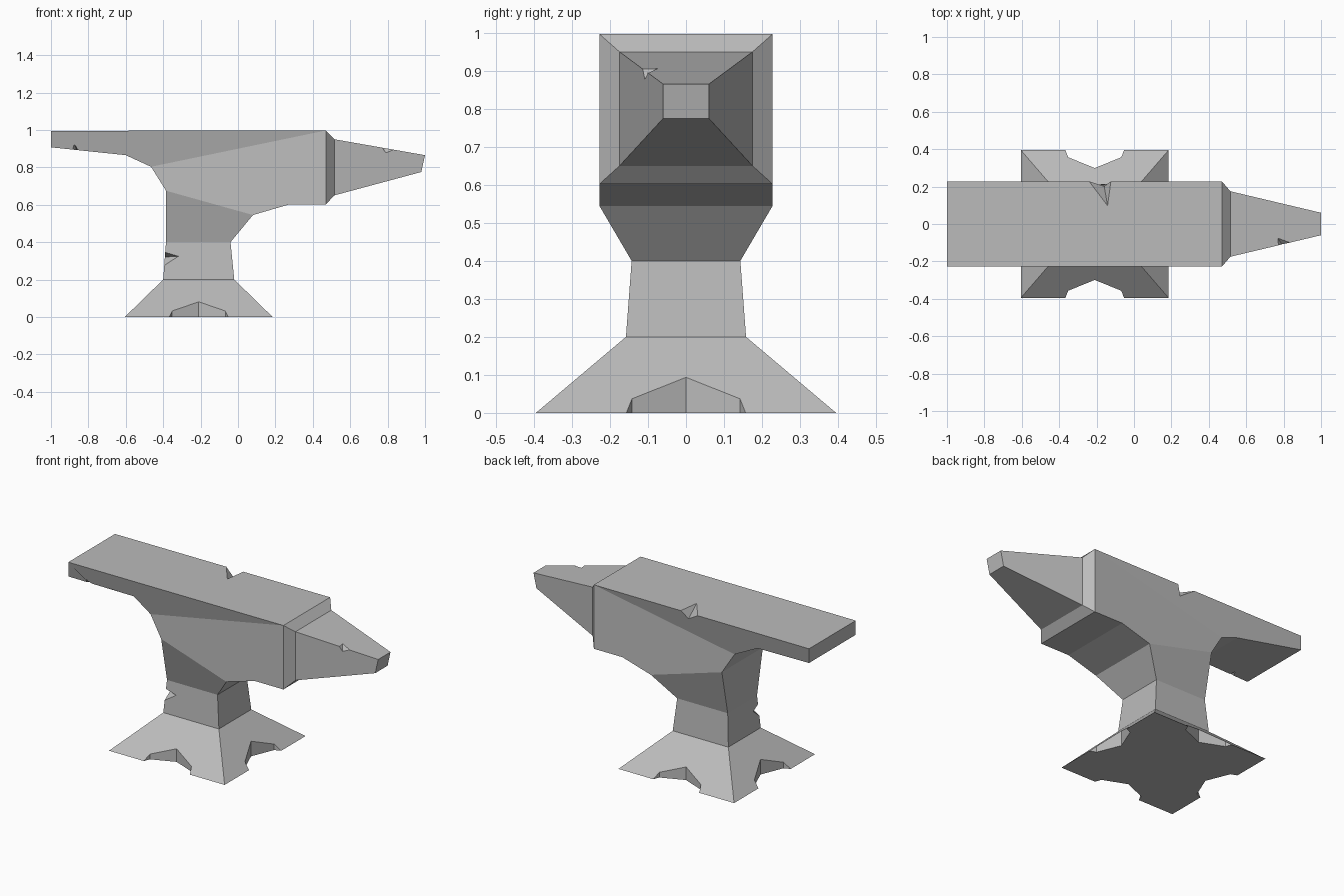
import bpy
import bmesh

cube = bpy.data.objects.get("Cube")
if cube:
    bpy.data.objects.remove(cube, do_unlink=True)

iron = bpy.data.materials.new("grey_iron")
iron.use_nodes = True
iron.diffuse_color = (0.5, 0.5, 0.5, 1)
iron.node_tree.nodes["Principled BSDF"].inputs["Base Color"].default_value = (0.5, 0.5, 0.5, 1)


def add_object(name, bm):
    bmesh.ops.recalc_face_normals(bm, faces=bm.faces)
    mesh = bpy.data.meshes.new(name)
    bm.to_mesh(mesh)
    bm.free()
    mesh.materials.append(iron)
    obj = bpy.data.objects.new(name, mesh)
    bpy.context.collection.objects.link(obj)
    return obj


# Side outline, clockwise from the heel's top corner: x, z, half width
outline = {
    "heel_top": (-1, 0.995, 0.228), "face_end": (0.47, 0.997, 0.228),
    "horn_top": (0.515, 0.95, 0.175), "tip_top": (1, 0.865, 0.06),
    "tip_low": (0.98, 0.775, 0.06), "horn_low": (0.515, 0.65, 0.175),
    "step_low": (0.47, 0.602, 0.228), "belly": (0.275, 0.602, 0.228),
    "throat": (0.08, 0.545, 0.228), "waist_r": (-0.04, 0.4, 0.143),
    "foot_r": (-0.02, 0.2, 0.158), "base_r": (0.185, 0, 0.395),
    "base_l": (-0.605, 0, 0.395), "foot_l": (-0.4, 0.2, 0.158),
    "waist_l": (-0.385, 0.4, 0.143), "neck": (-0.385, 0.675, 0.2),
    "shoulder": (-0.465, 0.803, 0.19), "heel_root": (-0.6, 0.865, 0.16),
    "heel_low": (-1, 0.907, 0.228),
}
# Flat panels on each flank
panels = [
    "heel_top face_end shoulder heel_root heel_low",
    "face_end step_low belly throat neck shoulder",
    "throat waist_r waist_l neck",
    "waist_r foot_r foot_l waist_l",
    "foot_r base_r base_l foot_l",
    "face_end horn_top horn_low step_low",
    "horn_top tip_top tip_low horn_low",
]

# Anvil body: mirrored flanks joined by strips along the outline
bm = bmesh.new()
flanks = [{k: bm.verts.new((x, s * w, z)) for k, (x, z, w) in outline.items()} for s in (-1, 1)]
for flank in flanks:
    for panel in panels:
        bm.faces.new([flank[k] for k in panel.split()])
names = list(outline)
front, back = flanks
for a, b in zip(names, names[1:] + names[:1]):
    bm.faces.new((front[a], front[b], back[b], back[a]))
anvil = add_object("anvil_body", bm)


def carve(points):
    """Cut the convex hull of the points out of the anvil."""
    bm = bmesh.new()
    for p in points:
        bm.verts.new(p)
    bmesh.ops.convex_hull(bm, input=bm.verts)
    cutter = add_object("cutter", bm)
    cutter.hide_render = True
    mod = anvil.modifiers.new("carve", "BOOLEAN")
    mod.operation = "DIFFERENCE"
    mod.solver = "EXACT"
    mod.object = cutter
    bpy.context.view_layer.objects.active = anvil
    bpy.ops.object.modifier_apply(modifier=mod.name)
    bpy.data.objects.remove(cutter, do_unlink=True)


# Arched recesses on the four sides of the base: offset along edge, depth inward
arch = [(-0.16, -0.02), (-0.157, 0), (-0.142, 0.038), (0, 0.096),
        (0.142, 0.038), (0.157, 0), (0.16, -0.02)]
for side in (-1, 1):
    heights = (-0.05, 0.15)
    carve([(-0.21 + t, side * (0.395 - d), z) for t, d in arch for z in heights])
    carve([(-0.21 + side * (0.395 - d), t, z) for t, d in arch for z in heights])

# Battle nicks: face edge, horn edge, waist corner, heel underside
carve([(-0.25, 0.235, 1.0), (-0.12, 0.235, 1.0), (-0.14, 0.09, 1.0), (-0.165, 0.235, 0.93)])
carve([(0.765, -0.07, 0.91), (0.84, -0.095, 0.9), (0.77, -0.125, 0.91), (0.795, -0.115, 0.872)])
carve([(-0.4, -0.16, 0.355), (-0.31, -0.155, 0.325), (-0.41, -0.16, 0.26), (-0.4, -0.09, 0.32)])
carve([(-0.9, -0.235, 0.89), (-0.845, -0.235, 0.885), (-0.875, -0.235, 0.925), (-0.86, -0.15, 0.885)])
